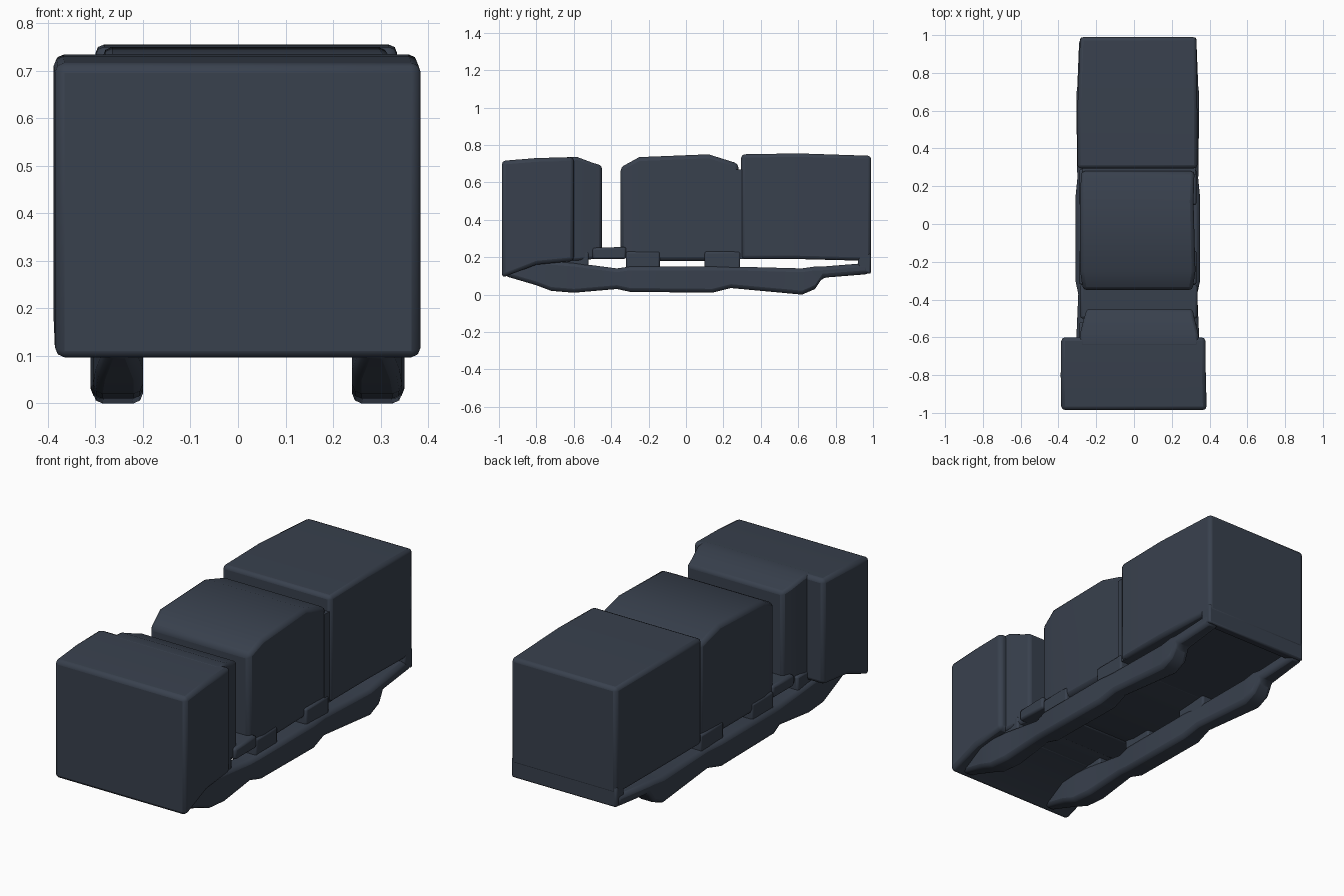
import bpy, bmesh, math

slate = bpy.data.materials.new("dark slate")
slate.diffuse_color = (0.040, 0.052, 0.075, 1)


def loft(name, sections, bevel=0.02):
    """Rectangular sections along y: (y, x_min, x_max, z_min, z_max)."""
    bm = bmesh.new()
    rings = []
    for y, x0, x1, z0, z1 in sections:
        rings.append([bm.verts.new(p) for p in
                      ((x0, y, z0), (x1, y, z0), (x1, y, z1), (x0, y, z1))])
    for a, b in zip(rings, rings[1:]):
        for i in range(4):
            j = (i + 1) % 4
            bm.faces.new((a[i], a[j], b[j], b[i]))
    bm.faces.new(rings[0])
    bm.faces.new(rings[-1][::-1])
    bmesh.ops.recalc_face_normals(bm, faces=bm.faces)
    mesh = bpy.data.meshes.new(name)
    bm.to_mesh(mesh)
    bm.free()
    mesh.materials.append(slate)
    ob = bpy.data.objects.new(name, mesh)
    bpy.context.collection.objects.link(ob)
    if bevel:
        mod = ob.modifiers.new("soft edges", 'BEVEL')
        mod.width = bevel
        mod.segments = 2
        mod.limit_method = 'ANGLE'
        mod.angle_limit = math.radians(35)
    bpy.ops.object.select_all(action='DESELECT')
    bpy.context.view_layer.objects.active = ob
    ob.select_set(True)
    bpy.ops.object.shade_smooth_by_angle(angle=math.radians(35))
    return ob


# Front block, wide at the nose and stepped in behind
loft("front_block", [
    (-0.985, -0.385, 0.385, 0.09, 0.715),
    (-0.80, -0.388, 0.38, 0.16, 0.73),
    (-0.60, -0.385, 0.378, 0.18, 0.735)], 0.02)
loft("front_block_back", [
    (-0.65, -0.29, 0.345, 0.18, 0.735),
    (-0.58, -0.285, 0.34, 0.18, 0.735),
    (-0.50, -0.265, 0.32, 0.19, 0.705),
    (-0.45, -0.25, 0.31, 0.20, 0.69)], 0.015)

# Middle block with a sloped front and back edge on its roof
loft("middle_block", [
    (-0.35, -0.27, 0.31, 0.20, 0.68),
    (-0.25, -0.285, 0.325, 0.18, 0.735),
    (0.12, -0.285, 0.315, 0.18, 0.75),
    (0.28, -0.28, 0.32, 0.19, 0.70)], 0.02)

# Rear block
loft("rear_block", [
    (0.295, -0.30, 0.335, 0.19, 0.75),
    (0.60, -0.30, 0.335, 0.19, 0.755),
    (0.99, -0.285, 0.33, 0.18, 0.742)], 0.018)

# Low floors joining the blocks
loft("front_link", [(-0.50, -0.285, 0.335, 0.19, 0.25),
                    (-0.32, -0.285, 0.335, 0.19, 0.255)], 0.012)
loft("rear_link", [(0.26, -0.275, 0.325, 0.19, 0.67),
                   (0.32, -0.275, 0.325, 0.19, 0.67)], 0)

# Beam closing the bottom of the tail
loft("rear_beam", [(0.92, -0.285, 0.33, 0.13, 0.22),
                   (0.988, -0.285, 0.33, 0.11, 0.22)], 0.01)

# Side runners: y, bottom, top, inner and outer distance from the middle
runner = [(-0.97, 0.10, 0.16, 0.24, 0.30), (-0.80, 0.05, 0.18, 0.22, 0.32),
          (-0.72, 0.02, 0.18, 0.22, 0.325), (-0.60, 0.01, 0.17, 0.22, 0.325),
          (-0.37, 0.03, 0.14, 0.23, 0.315), (-0.30, 0.015, 0.15, 0.22, 0.33),
          (0.14, 0.01, 0.15, 0.22, 0.33), (0.24, 0.035, 0.15, 0.23, 0.32),
          (0.62, 0.00, 0.14, 0.22, 0.325), (0.69, 0.03, 0.15, 0.22, 0.325),
          (0.73, 0.09, 0.15, 0.23, 0.32), (0.98, 0.11, 0.17, 0.24, 0.31)]
# Posts that carry the blocks: start y, end y
posts = [(-0.75, -0.52), (-0.32, -0.14), (0.10, 0.29)]
for side, label in ((-1, "left"), (1, "right")):
    def span(a, b):
        return sorted((0.02 + side * a, 0.02 + side * b))
    loft(label + "_runner",
         [(y, *span(i, o), z0, z1) for y, z0, z1, i, o in runner], 0.02)
    for n, (y0, y1) in enumerate(posts, 1):
        loft(f"{label}_post_{n}", [(y0, *span(0.23, 0.31), 0.12, 0.23),
                                   (y1, *span(0.23, 0.31), 0.12, 0.23)], 0.01)
